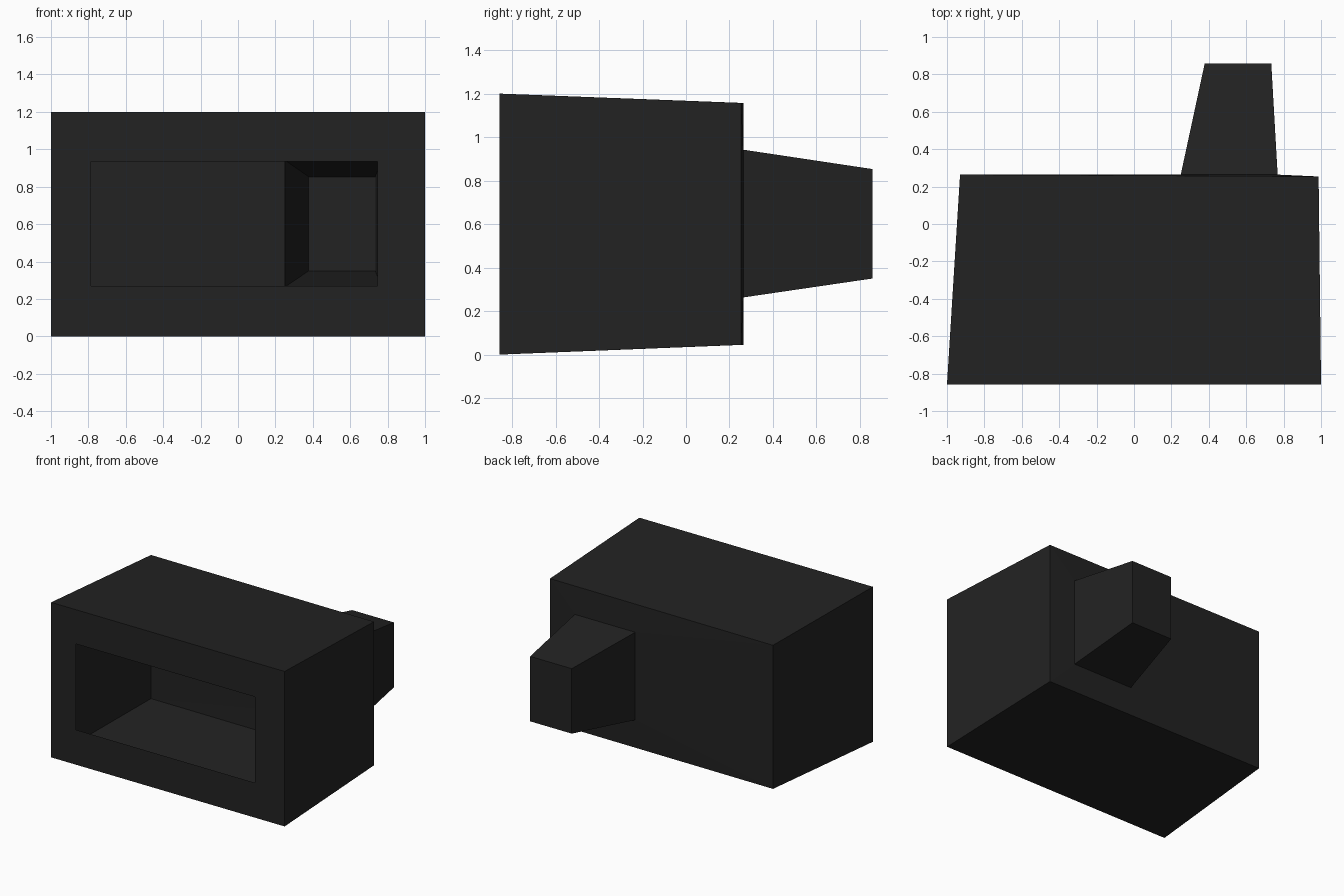
import bpy
import bmesh

if "Cube" in bpy.data.objects:
    bpy.data.objects.remove(bpy.data.objects["Cube"])

# One flat colour for the whole model
mat = bpy.data.materials.new("charcoal")
mat.diffuse_color = (0.016, 0.016, 0.016, 1.0)
mat.use_nodes = True
mat.node_tree.nodes["Principled BSDF"].inputs["Base Color"].default_value = mat.diffuse_color


def rect(x0, x1, z0, z1, y, y_right=None):
    """Rectangle loop facing the front; its right side may sit at another depth."""
    yr = y if y_right is None else y_right
    return [(x0, y, z0), (x1, yr, z0), (x1, yr, z1), (x0, y, z1)]


def loft(name, loops, cap_end=False):
    """Thin open shell running through a series of rectangle loops."""
    bm = bmesh.new()
    rings = [[bm.verts.new(p) for p in loop] for loop in loops]
    for a, b in zip(rings, rings[1:]):
        for i in range(4):
            j = (i + 1) % 4
            bm.faces.new((a[i], b[i], b[j], a[j]))
    if cap_end:
        bm.faces.new(rings[-1][::-1])
    mesh = bpy.data.meshes.new(name)
    bm.to_mesh(mesh)
    bm.free()
    mesh.materials.append(mat)
    obj = bpy.data.objects.new(name, mesh)
    bpy.context.collection.objects.link(obj)
    return obj


FRONT, BACK, END = -0.858, 0.264, 0.858

opening = rect(-0.785, 0.745, 0.27, 0.935, FRONT)
front_rim = rect(-1.0, 1.0, 0.0, 1.2, FRONT)
back_rim = rect(-0.93, 0.987, 0.045, 1.157, BACK, 0.254)
duct_mouth = rect(0.25, 0.768, 0.263, 0.942, BACK)
duct_end = rect(0.378, 0.734, 0.35, 0.853, END)

# Hollow housing: front frame, tapered walls, back wall with a duct hole
loft("housing", [opening, front_rim, back_rim, duct_mouth])

# Tapered duct, open to the housing and closed at the rear
loft("rear_duct", [duct_mouth, duct_end], cap_end=True)
